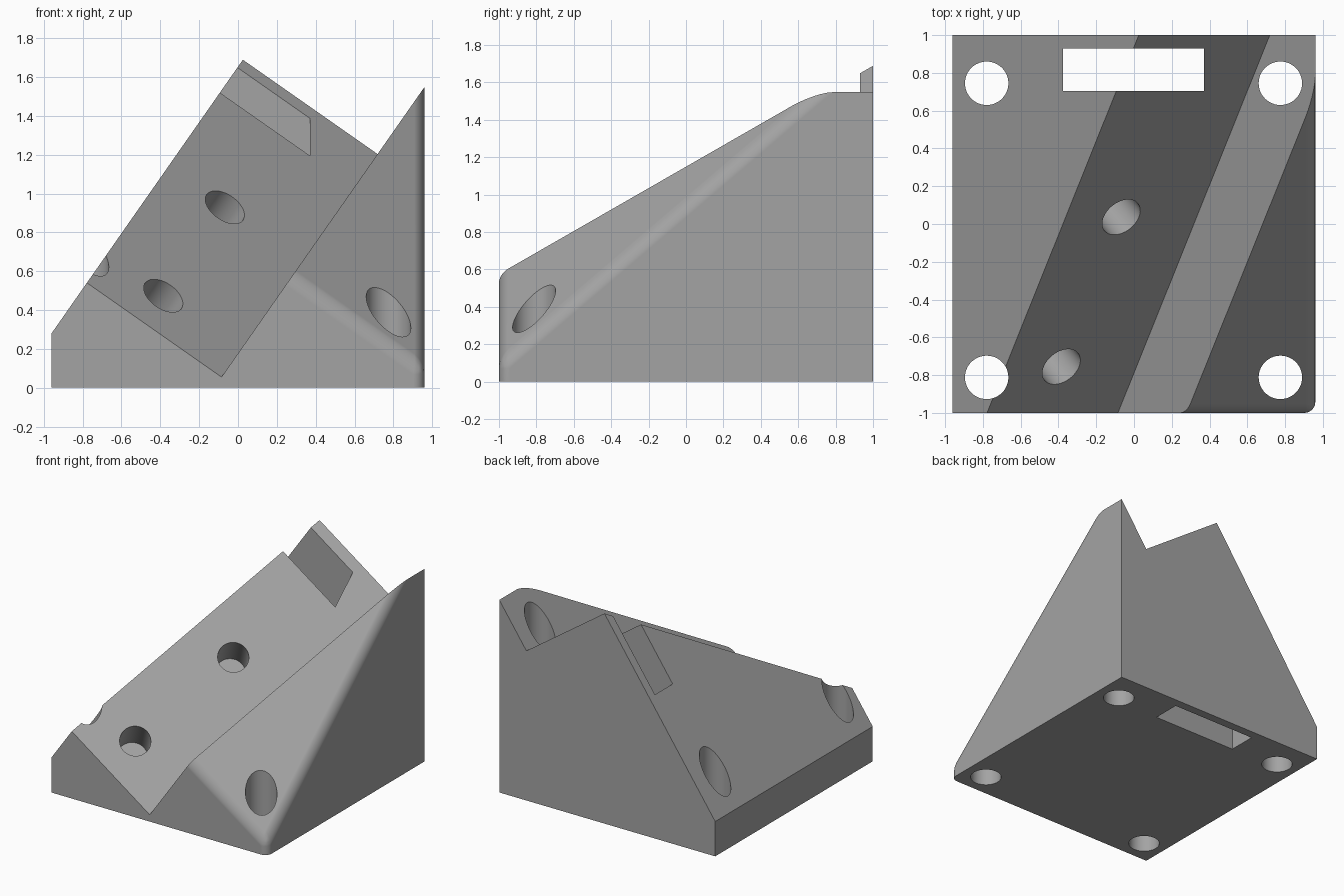
import bpy, bmesh, math
from mathutils import Vector

if "Cube" in bpy.data.objects:
    bpy.data.objects.remove(bpy.data.objects["Cube"])

grey = bpy.data.materials.new("grey")
grey.diffuse_color = (0.37, 0.37, 0.37, 1)
grey.use_nodes = True
grey.node_tree.nodes["Principled BSDF"].inputs["Base Color"].default_value = grey.diffuse_color

S = 1.43                                  # slope of side flank and channel wall
FLOOR_N = Vector((0.70, -0.855, 1)).normalized()   # normal of channel floor


def make(name, bm):
    bmesh.ops.recalc_face_normals(bm, faces=bm.faces)
    mesh = bpy.data.meshes.new(name)
    bm.to_mesh(mesh)
    bm.free()
    ob = bpy.data.objects.new(name, mesh)
    bpy.context.collection.objects.link(ob)
    mesh.materials.append(grey)
    return ob


def slice_off(bm, point, normal):
    """Cut away everything beyond a plane and cap the opening."""
    geom = bm.verts[:] + bm.edges[:] + bm.faces[:]
    cut = bmesh.ops.bisect_plane(bm, geom=geom, plane_co=point, plane_no=normal,
                                 clear_outer=True)["geom_cut"]
    edges = [e for e in cut if isinstance(e, bmesh.types.BMEdge)]
    bmesh.ops.edgeloop_fill(bm, edges=edges)
    bmesh.ops.recalc_face_normals(bm, faces=bm.faces)


def box(bm, lo, hi):
    vs = bmesh.ops.create_cube(bm, size=1)["verts"]
    for v in vs:
        v.co = [lo[i] if v.co[i] < 0 else hi[i] for i in range(3)]


def cylinder(name, centre, axis, r, depth):
    bm = bmesh.new()
    bmesh.ops.create_cone(bm, cap_ends=True, segments=48, radius1=r, radius2=r, depth=depth)
    rot = Vector((0, 0, 1)).rotation_difference(axis).to_matrix()
    for v in bm.verts:
        v.co = rot @ v.co + Vector(centre)
    return make(name, bm)


# Wedge body: block sliced by the sloping top, front right edges rounded
bm = bmesh.new()
box(bm, (-0.96, -1, 0), (0.96, 1, 4))
slice_off(bm, Vector((0.28, -1, 0.575)), FLOOR_N)


def is_rounded(e):
    ns = [f.normal for f in e.link_faces]
    top = any(n.dot(FLOOR_N) > 0.99 for n in ns)
    front = any(n.y < -0.99 for n in ns)
    right = any(n.x > 0.99 for n in ns)
    return top + front + right == 2


bm.normal_update()
bmesh.ops.bevel(bm, geom=[e for e in bm.edges if is_rounded(e)], offset=0.058,
                offset_type='OFFSET', segments=6, profile=0.5, affect='EDGES')
# Left flank
slice_off(bm, Vector((-0.96, 0, 0.28)), Vector((-S, 0, 1)).normalized())
body = make("wedge_body", bm)

# Channel cutter: a square corner swept along the slope
bm = bmesh.new()
corner = Vector((-0.085, -1, 0.055))
left, up = Vector((-3, 0, 2.1)), Vector((3, 0, 3 * S))
sweep = Vector((0.402, 1, 0.574))
rings = []
for t in (-0.3, 2.3):
    p = corner + sweep * t
    rings.append([bm.verts.new(q) for q in (p, p + left, p + left + up, p + up)])
bm.faces.new(rings[0])
bm.faces.new(rings[1])
for i in range(4):
    j = (i + 1) % 4
    bm.faces.new((rings[0][i], rings[0][j], rings[1][j], rings[1][i]))
cutters = [make("channel_cutter", bm)]

# Slot through the upper end
bm = bmesh.new()
box(bm, (-0.375, 0.705, -0.5), (0.37, 0.93, 3))
cutters.append(make("slot_cutter", bm))

# Upright corner holes
for x in (-0.78, 0.775):
    for y in (-0.812, 0.745):
        cutters.append(cylinder("corner_hole_cutter", (x, y, 1), Vector((0, 0, 1)), 0.115, 5))

# Blind holes square to the channel floor
for x, y in ((-0.068, 0.037), (-0.385, -0.755)):
    z = 0.54 - 0.70 * (x + 0.78) + 0.855 * (y + 1)
    cutters.append(cylinder("floor_hole_cutter", (x, y, z), FLOOR_N, 0.114, 0.8))

bpy.context.view_layer.objects.active = body
body.select_set(True)
for c in cutters:
    m = body.modifiers.new("cut", 'BOOLEAN')
    m.operation, m.solver, m.object = 'DIFFERENCE', 'EXACT', c
    bpy.ops.object.modifier_apply(modifier=m.name)
    bpy.data.objects.remove(c)

bpy.ops.object.shade_smooth_by_angle(angle=math.radians(25))
w = body.modifiers.new("clean_shading", 'WEIGHTED_NORMAL')
w.keep_sharp = True
